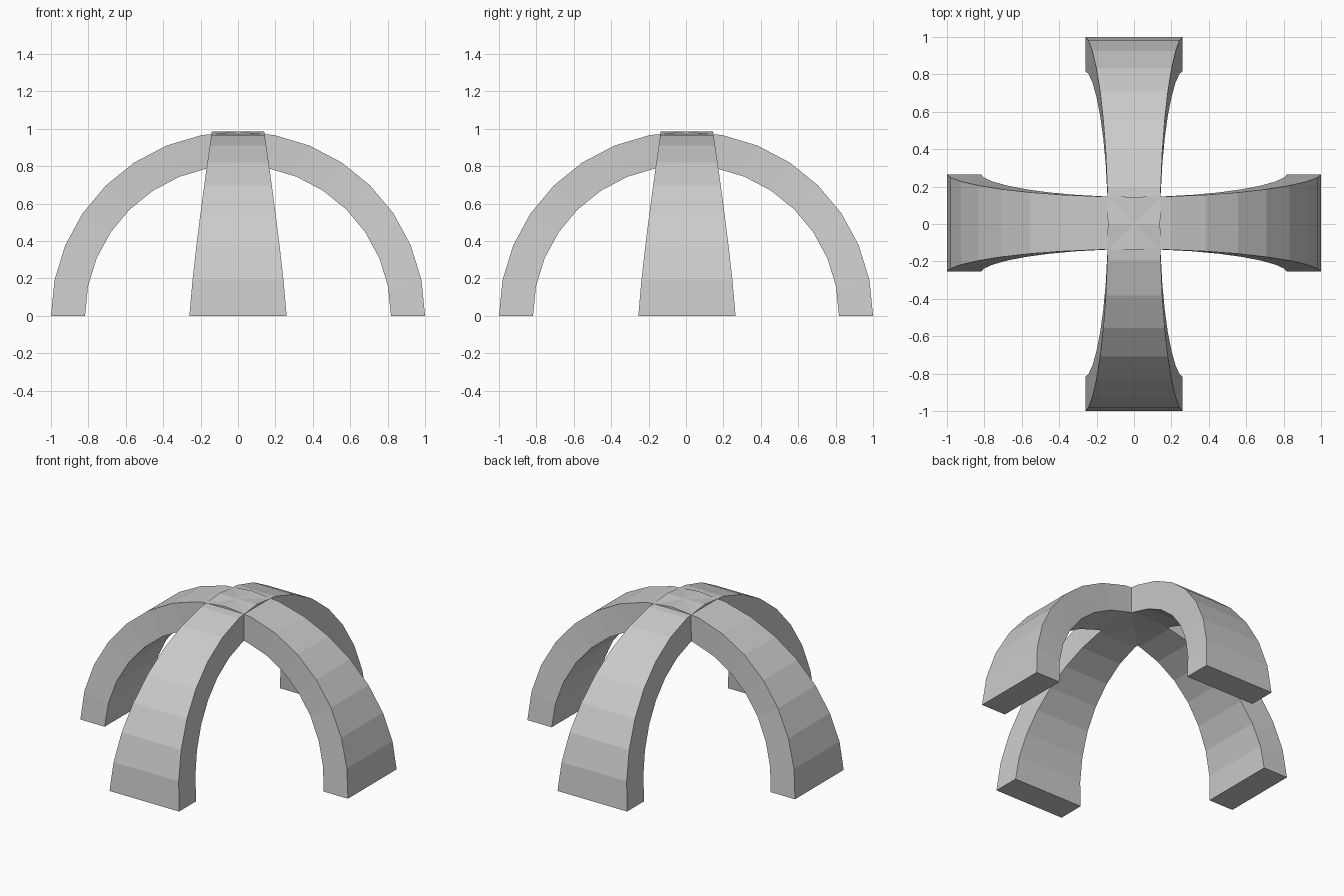
import bpy, bmesh
from math import sin, cos, pi, radians

if "Cube" in bpy.data.objects:
    bpy.data.objects.remove(bpy.data.objects["Cube"])

STEPS = 16                 # segments over each half circle
OUTER = (1.0, 0.985)       # horizontal and vertical radius
INNER = (0.818, 0.805)
FOOT, CROWN = 0.26, 0.14   # half widths


def arch(name, turn, shift):
    """Half-ring arch, wide at the feet and narrow at the crown."""
    bm = bmesh.new()
    rings = []
    for i in range(STEPS + 1):
        a = pi * i / STEPS
        w = FOOT - (FOOT - CROWN) * sin(a) ** 1.2
        corners = ((OUTER, -w), (OUTER, w), (INNER, w), (INNER, -w))
        rings.append([bm.verts.new((r[0] * cos(a), y, r[1] * sin(a))) for r, y in corners])
    for p, q in zip(rings, rings[1:]):
        for k in range(4):
            n = (k + 1) % 4
            bm.faces.new((p[k], p[n], q[n], q[k]))
    bm.faces.new(rings[0])
    bm.faces.new(rings[-1])
    bmesh.ops.recalc_face_normals(bm, faces=bm.faces)
    mesh = bpy.data.meshes.new(name)
    bm.to_mesh(mesh)
    bm.free()
    obj = bpy.data.objects.new(name, mesh)
    obj.rotation_euler.z = turn
    obj.location.y = shift
    bpy.context.collection.objects.link(obj)
    return obj


# Two crossing arches merged into one four-legged vault
vault = arch("crossed_arches", 0, 0.005)
cross = arch("cross_arch_helper", radians(90), 0)
cross.hide_render = True
union = vault.modifiers.new("union", 'BOOLEAN')
union.operation = 'UNION'
union.solver = 'EXACT'
union.object = cross
bpy.context.view_layer.objects.active = vault
bpy.context.view_layer.update()
bpy.ops.object.modifier_apply(modifier="union")
bpy.data.objects.remove(cross)
